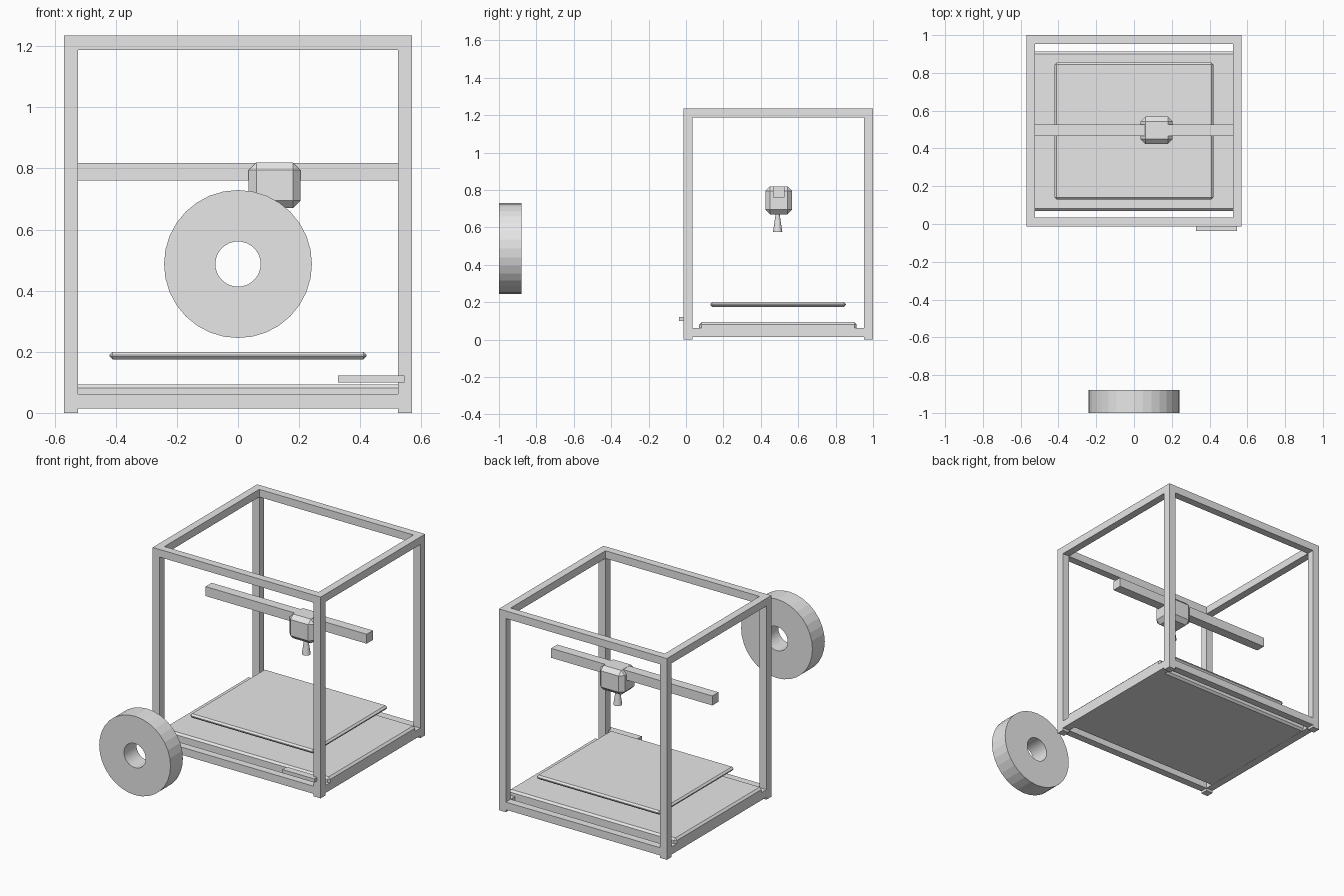
import bpy
import bmesh
from math import pi
from mathutils import Matrix

if "Cube" in bpy.data.objects:
    bpy.data.objects.remove(bpy.data.objects["Cube"], do_unlink=True)

grey = bpy.data.materials.new("light_grey")
grey.use_nodes = True
grey.diffuse_color = (0.8, 0.8, 0.8, 1)
grey.node_tree.nodes["Principled BSDF"].inputs["Base Color"].default_value = (0.8, 0.8, 0.8, 1)


def make_object(name, bm):
    bmesh.ops.recalc_face_normals(bm, faces=bm.faces)
    mesh = bpy.data.meshes.new(name)
    bm.to_mesh(mesh)
    bm.free()
    mesh.materials.append(grey)
    obj = bpy.data.objects.new(name, mesh)
    bpy.context.collection.objects.link(obj)
    return obj


def box(name, xs, ys, zs, bevel=0):
    """Box spanning the given ranges, with an optional single-step chamfer."""
    bm = bmesh.new()
    bmesh.ops.create_cube(bm, size=1)
    for v in bm.verts:
        v.co = [sum(r) / 2 + c * (r[1] - r[0]) for c, r in zip(v.co, (xs, ys, zs))]
    if bevel:
        bmesh.ops.bevel(bm, geom=bm.edges[:], offset=bevel, segments=1,
                        profile=0.5, affect='EDGES')
    return make_object(name, bm)


# Open frame: four posts joined by bottom and top rails
bar = 0.047
half_x = 0.57
front, back, top = -0.013, 1.0, 1.235
inner_x = half_x - bar
sides = (("right", -half_x), ("left", inner_x))
ends = (("front", front), ("back", back - bar))
levels = (("bottom", 0.015), ("top", top - bar))

for side, x in sides:
    for end, y in ends:
        box(f"{end}_{side}_post", (x, x + bar), (y, y + bar), (0, top))
for level, z in levels:
    for side, x in sides:
        box(f"{level}_{side}_rail", (x, x + bar), (front + bar, back - bar), (z, z + bar))
    for end, y in ends:
        box(f"{level}_{end}_rail", (-inner_x, inner_x), (y, y + bar), (z, z + bar))

# Base plate and build bed
box("base_plate", (-half_x, half_x), (0.07, 0.912), (0.016, 0.093), 0.012)
box("build_bed", (-0.42, 0.42), (0.13, 0.855), (0.175, 0.2), 0.01)

# Gantry with the print head
box("gantry_beam", (-0.547, 0.547), (0.466, 0.526), (0.76, 0.818))
box("print_head", (0.035, 0.205), (0.424, 0.568), (0.67, 0.819), 0.025)

# Nozzle flares towards its lower end
nozzle = bmesh.new()
bmesh.ops.create_cone(nozzle, cap_ends=True, segments=16, radius1=0.025,
                      radius2=0.008, depth=0.115,
                      matrix=Matrix.Translation((0.12, 0.49, 0.6325)))
make_object("nozzle", nozzle)

# Control panel on the front
box("control_panel", (0.327, 0.545), (-0.038, 0.005), (0.1, 0.122))

# Filament spool: rectangular section spun into a faceted ring
spool = bmesh.new()
centre_z = 0.487
section = [spool.verts.new((r, y, centre_z))
           for r, y in ((0.074, -1), (0.242, -1), (0.242, -0.88), (0.074, -0.88))]
loop = [spool.edges.new((section[i], section[(i + 1) % 4])) for i in range(4)]
bmesh.ops.spin(spool, geom=section + loop, cent=(0, 0, centre_z), axis=(0, 1, 0),
               angle=2 * pi, steps=32, use_merge=True)
bmesh.ops.remove_doubles(spool, verts=spool.verts[:], dist=0.0001)
make_object("filament_spool", spool)
